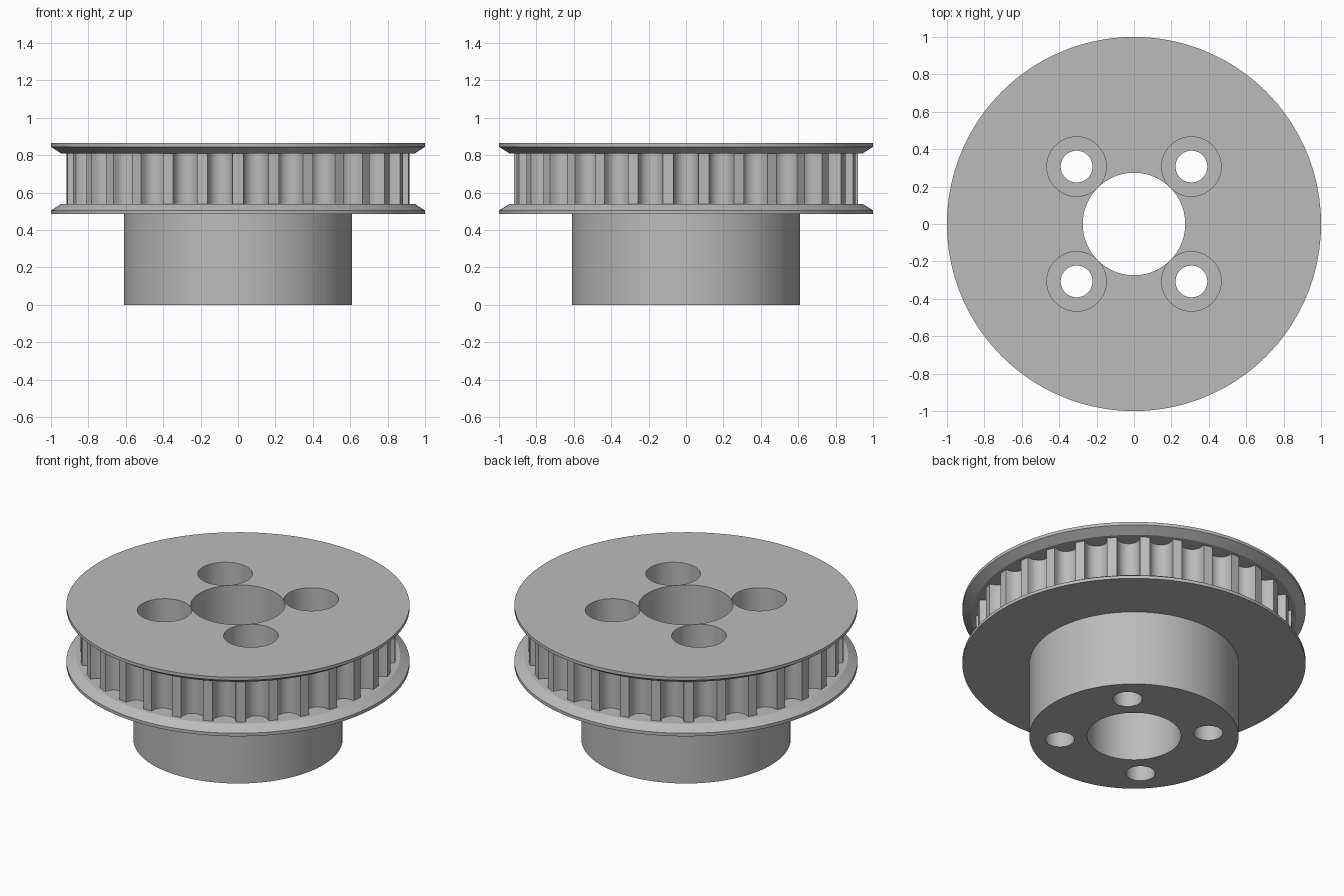
import bpy
import bmesh
from math import sin, cos, atan2, hypot, pi, tau, radians

old = bpy.data.objects.get("Cube")
if old:
    bpy.data.objects.remove(old, do_unlink=True)

TEETH = 30
TIP_R = 0.92          # radius over the tooth tips
GROOVE_C = 0.905      # radius of the groove arc centres
GROOVE_R = 0.065      # groove arc radius
ARC = 10              # segments in a groove arc
BORE_R = 0.274
HUB_R = 0.61
TOP = 0.865

metal = bpy.data.materials.new("grey metal")
metal.use_nodes = True
grey = (0.5, 0.5, 0.5, 1)
metal.diffuse_color = grey
metal.node_tree.nodes["Principled BSDF"].inputs["Base Color"].default_value = grey


def skin(bm, loops, closed):
    """Join matching loops of points with quads, capping the ends if open."""
    rings = [[bm.verts.new(p) for p in loop] for loop in loops]
    n = len(rings[0])
    pairs = list(zip(rings, rings[1:]))
    if closed:
        pairs.append((rings[-1], rings[0]))
    else:
        bm.faces.new(rings[0])
        bm.faces.new(rings[-1])
    for a, b in pairs:
        for i in range(n):
            j = (i + 1) % n
            bm.faces.new((a[i], a[j], b[j], b[i]))


def make_object(name, bm):
    bmesh.ops.recalc_face_normals(bm, faces=bm.faces)
    mesh = bpy.data.meshes.new(name)
    bm.to_mesh(mesh)
    bm.free()
    obj = bpy.data.objects.new(name, mesh)
    mesh.materials.append(metal)
    bpy.context.collection.objects.link(obj)
    return obj


# Toothed outline as (angle, radius): one scooped groove, then a narrow tip
edge = (GROOVE_R + 0.003) / TIP_R
unit = [(-edge, TIP_R)]
for k in range(ARC + 1):
    a = -pi / 2 + pi * k / ARC
    r, t = GROOVE_C - GROOVE_R * cos(a), GROOVE_R * sin(a)
    unit.append((atan2(t, r), hypot(r, t)))
unit.append((edge, TIP_R))

start = -pi / 2 + pi / TEETH
outline = [(start + tau * k / TEETH + a, r) for k in range(TEETH) for a, r in unit]


def ring(z, radius=None):
    """A circle at height z, or the toothed outline if no radius is given."""
    return [((radius or r) * cos(a), (radius or r) * sin(a), z) for a, r in outline]


# Pulley body: bore, hub, lower flange, toothed rim, upper flange
bm = bmesh.new()
skin(bm, [
    ring(0, BORE_R), ring(0, HUB_R), ring(0.485, HUB_R),
    ring(0.485, 1), ring(0.505, 1), ring(0.54, 0.945),
    ring(0.54), ring(0.81),
    ring(0.81, 0.945), ring(0.845, 1), ring(TOP, 1), ring(TOP, BORE_R),
], closed=True)
pulley = make_object("toothed_pulley", bm)

# Four stepped cutters: screw holes with deep counterbores
bm = bmesh.new()
SEGS = 64
for sx in (-1, 1):
    for sy in (-1, 1):
        loops = []
        for r, z in ((0.085, -0.1), (0.085, 0.45), (0.159, 0.45), (0.159, 1)):
            loops.append([(0.307 * sx + r * cos(tau * i / SEGS),
                           0.307 * sy + r * sin(tau * i / SEGS), z)
                          for i in range(SEGS)])
        skin(bm, loops, closed=False)
cutter = make_object("screw_hole_cutter", bm)
cutter.hide_render = True

cut = pulley.modifiers.new("screw_holes", 'BOOLEAN')
cut.operation = 'DIFFERENCE'
cut.solver = 'EXACT'
cut.object = cutter
bpy.ops.object.select_all(action='DESELECT')
pulley.select_set(True)
bpy.context.view_layer.objects.active = pulley
bpy.ops.object.modifier_apply(modifier=cut.name)
bpy.data.objects.remove(cutter, do_unlink=True)

bpy.ops.object.shade_smooth_by_angle(angle=radians(30))
